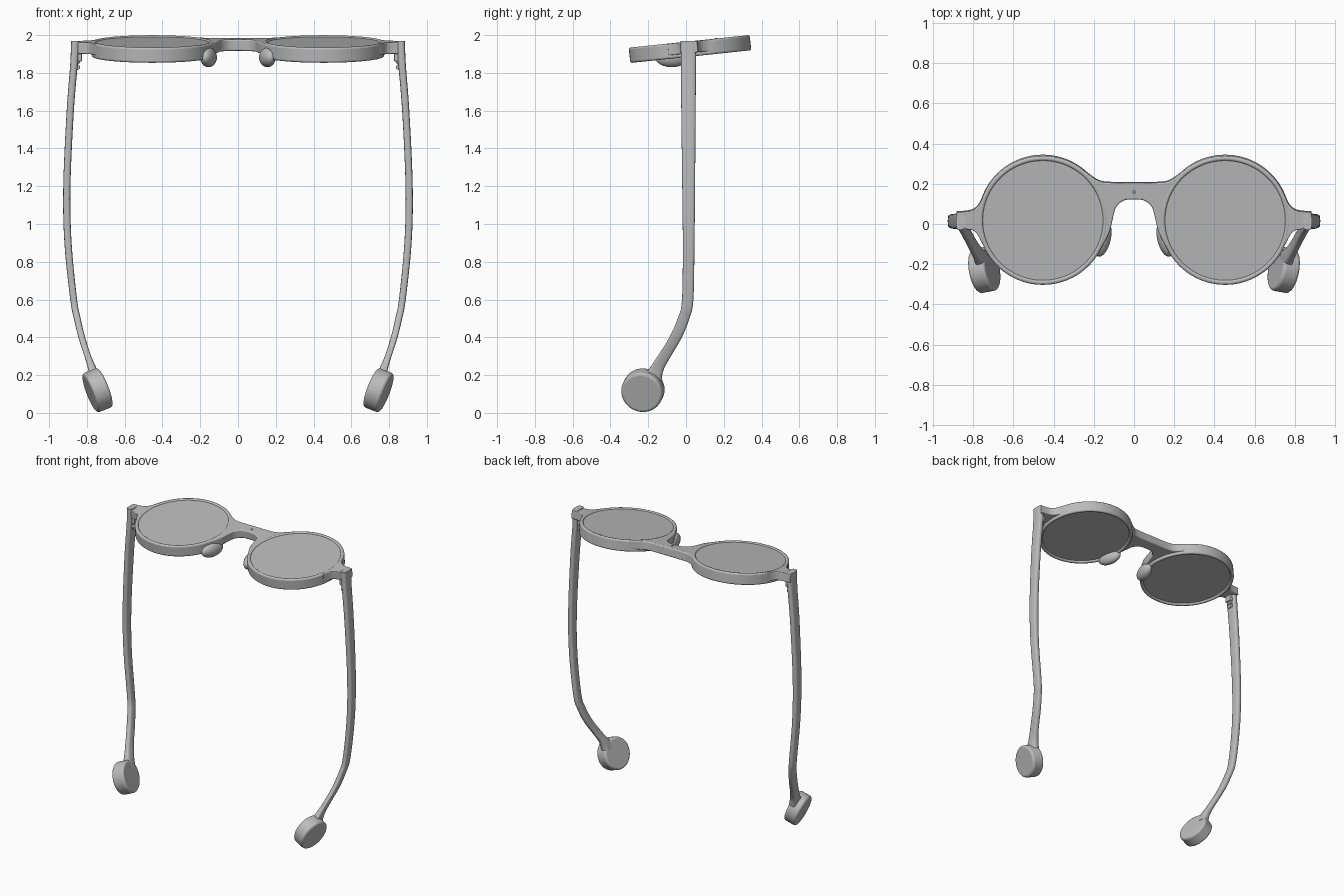
import bpy, bmesh, math
from mathutils import Vector, Matrix

if "Cube" in bpy.data.objects:
    bpy.data.objects.remove(bpy.data.objects["Cube"], do_unlink=True)

grey = bpy.data.materials.new("plain grey")
grey.use_nodes = True
grey.diffuse_color = (0.5, 0.5, 0.5, 1)
grey.node_tree.nodes["Principled BSDF"].inputs["Base Color"].default_value = (0.5, 0.5, 0.5, 1)

# Lens centre, rim radius, rim depth, and the tilted plane of the front
CX, CY, R, DEPTH = 0.453, 0.017, 0.322, 0.081
TILT = Matrix.Translation((0, 0, 1.965)) @ Matrix.Rotation(math.radians(6), 4, 'X')


def finish(bm, name, matrix=None, bevel=0, mirror=True):
    bmesh.ops.recalc_face_normals(bm, faces=bm.faces)
    mesh = bpy.data.meshes.new(name)
    bm.to_mesh(mesh)
    bm.free()
    ob = bpy.data.objects.new(name, mesh)
    bpy.context.collection.objects.link(ob)
    mesh.materials.append(grey)
    if matrix:
        ob.matrix_world = matrix
    if bevel:
        mod = ob.modifiers.new("bevel", 'BEVEL')
        mod.width, mod.segments = bevel, 3
        mod.limit_method, mod.angle_limit = 'ANGLE', math.radians(50)
    if mirror:
        ob.modifiers.new("mirror", 'MIRROR').use_mirror_merge = False
    bpy.ops.object.select_all(action='DESELECT')
    ob.select_set(True)
    bpy.context.view_layer.objects.active = ob
    bpy.ops.object.shade_smooth_by_angle(angle=math.radians(40))
    return ob


def smooth_path(points, steps=6):
    """Catmull-Rom interpolation through points of any dimension."""
    pts = [Vector(p) for p in points]
    pts = [pts[0]] + pts + [pts[-1]]
    out = []
    for a, b, c, d in zip(pts, pts[1:], pts[2:], pts[3:]):
        for i in range(steps):
            t = i / steps
            out.append(0.5 * (2 * b + (c - a) * t + (2 * a - 5 * b + 4 * c - d) * t ** 2
                              + (3 * b - a - 3 * c + d) * t ** 3))
    return out + [pts[-1]]


def arc(radius, start, end, n=16):
    angles = [math.radians(start + (end - start) * i / n) for i in range(n + 1)]
    return [Vector((CX + radius * math.cos(a), CY + radius * math.sin(a))) for a in angles]


def plate(name, outline, top, bottom, bevel, mirror):
    bm = bmesh.new()
    face = bm.faces.new([bm.verts.new((p[0], p[1], bottom)) for p in outline])
    ext = bmesh.ops.extrude_face_region(bm, geom=[face])
    verts = [v for v in ext["geom"] if isinstance(v, bmesh.types.BMVert)]
    bmesh.ops.translate(bm, verts=verts, vec=(0, 0, top - bottom))
    finish(bm, name, TILT, bevel, mirror)


# Round rims: a rectangular section spun about each lens centre
bm = bmesh.new()
inner = 0.298
section = [(inner, 0), (R, 0), (R, -DEPTH), (inner, -DEPTH)]
verts = [bm.verts.new((CX + r, CY, z)) for r, z in section]
edges = [bm.edges.new((verts[i], verts[(i + 1) % 4])) for i in range(4)]
bmesh.ops.spin(bm, geom=verts + edges, cent=(CX, CY, 0), axis=(0, 0, 1),
               angle=math.tau, steps=96)
bmesh.ops.remove_doubles(bm, verts=bm.verts, dist=0.0001)
finish(bm, "rims", TILT, bevel=0.01)

# Lenses, set just inside the rims
plate("lenses", arc(0.3, 0, 357, 95), -0.007, -DEPTH + 0.012, 0, True)

# Bridge with a flat top and an arched underside
upper = smooth_path([(0, 0.205), (0.13, 0.206), (0.185, 0.22), (0.246, 0.264)])
lower = smooth_path([(0.161, -0.119), (0.122, -0.04), (0.102, 0.04),
                     (0.088, 0.085), (0.05, 0.117), (0, 0.122)])
half = upper + arc(0.308, 130, 205) + lower
flipped = [Vector((-p.x, p.y)) for p in reversed(half[1:-1])]
plate("bridge", half + flipped, -0.001, -0.062, 0.012, False)

# Flared end pieces carrying the temples
end_top = smooth_path([(0.745, 0.15), (0.772, 0.095), (0.81, 0.066), (0.882, 0.058)])
end_low = smooth_path([(0.882, -0.024), (0.81, -0.03), (0.78, -0.05), (0.755, -0.1)])
plate("end_pieces", end_top + end_low + arc(0.308, -20, 25), -0.001, -0.062, 0.008, True)

# Small screw head on the bridge
bm = bmesh.new()
bmesh.ops.create_cone(bm, cap_ends=True, segments=16, radius1=0.009, radius2=0.007, depth=0.006,
                      matrix=Matrix.Translation((0, 0.16, 0)))
finish(bm, "bridge_screw", TILT, mirror=False)

# Nose pads under the inner edges of the rims
bm = bmesh.new()
bmesh.ops.create_uvsphere(bm, u_segments=32, v_segments=16, radius=1,
                          matrix=Matrix.Translation((0.156, -0.075, 1.882))
                          @ Matrix.Rotation(math.radians(14), 4, 'Z')
                          @ Matrix.Diagonal((0.04, 0.09, 0.052, 1)))
finish(bm, "nose_pads")

# Temples: rounded sections along a bowed path (z, x, y, half width x, half width y)
stations = [(1.97, 0.862, 0.013, 0.022, 0.042), (1.85, 0.868, 0.013, 0.02, 0.04),
            (1.6, 0.888, 0.013, 0.019, 0.038), (1.2, 0.906, 0.014, 0.019, 0.034),
            (0.9, 0.9, 0.014, 0.019, 0.031), (0.6, 0.87, 0.009, 0.018, 0.03),
            (0.5, 0.851, -0.013, 0.018, 0.031), (0.4, 0.827, -0.055, 0.018, 0.033),
            (0.3, 0.795, -0.115, 0.018, 0.035), (0.23, 0.77, -0.158, 0.023, 0.04),
            (0.17, 0.755, -0.19, 0.03, 0.06)]
bm = bmesh.new()
rings = []
for z, x, y, hx, hy in smooth_path(stations, 5):
    ring = []
    for k in range(20):
        c, s = math.cos(math.tau * k / 20), math.sin(math.tau * k / 20)
        ring.append(bm.verts.new((x + hx * math.copysign(abs(c) ** 0.55, c),
                                  y + hy * math.copysign(abs(s) ** 0.55, s), z)))
    rings.append(ring)
for a, b in zip(rings, rings[1:]):
    for k in range(20):
        j = (k + 1) % 20
        bm.faces.new((a[k], a[j], b[j], b[k]))
bm.faces.new(rings[0])
bm.faces.new(rings[-1])
finish(bm, "temples")

# Hinges: a block and stacked knuckles inside each temple top
bm = bmesh.new()
bmesh.ops.create_cube(bm, size=1, matrix=Matrix.Translation((0.842, 0.013, 1.89))
                      @ Matrix.Diagonal((0.03, 0.05, 0.06, 1)))
for z in (1.86, 1.83):
    bmesh.ops.create_cone(bm, cap_ends=True, segments=16, radius1=0.014, radius2=0.014, depth=0.045,
                          matrix=Matrix.Translation((0.85, 0.013, z))
                          @ Matrix.Rotation(math.pi / 2, 4, 'X'))
finish(bm, "hinges", bevel=0.004)

# Round pods on the temple tips, leaning outwards
bm = bmesh.new()
turn = Vector((0.93, -0.18, -0.36)).to_track_quat('Z', 'Y').to_matrix().to_4x4()
bmesh.ops.create_cone(bm, cap_ends=True, segments=64, radius1=0.111, radius2=0.111, depth=0.088,
                      matrix=Matrix.Translation((0.744, -0.228, 0.12)) @ turn)
finish(bm, "temple_pods", bevel=0.014)
